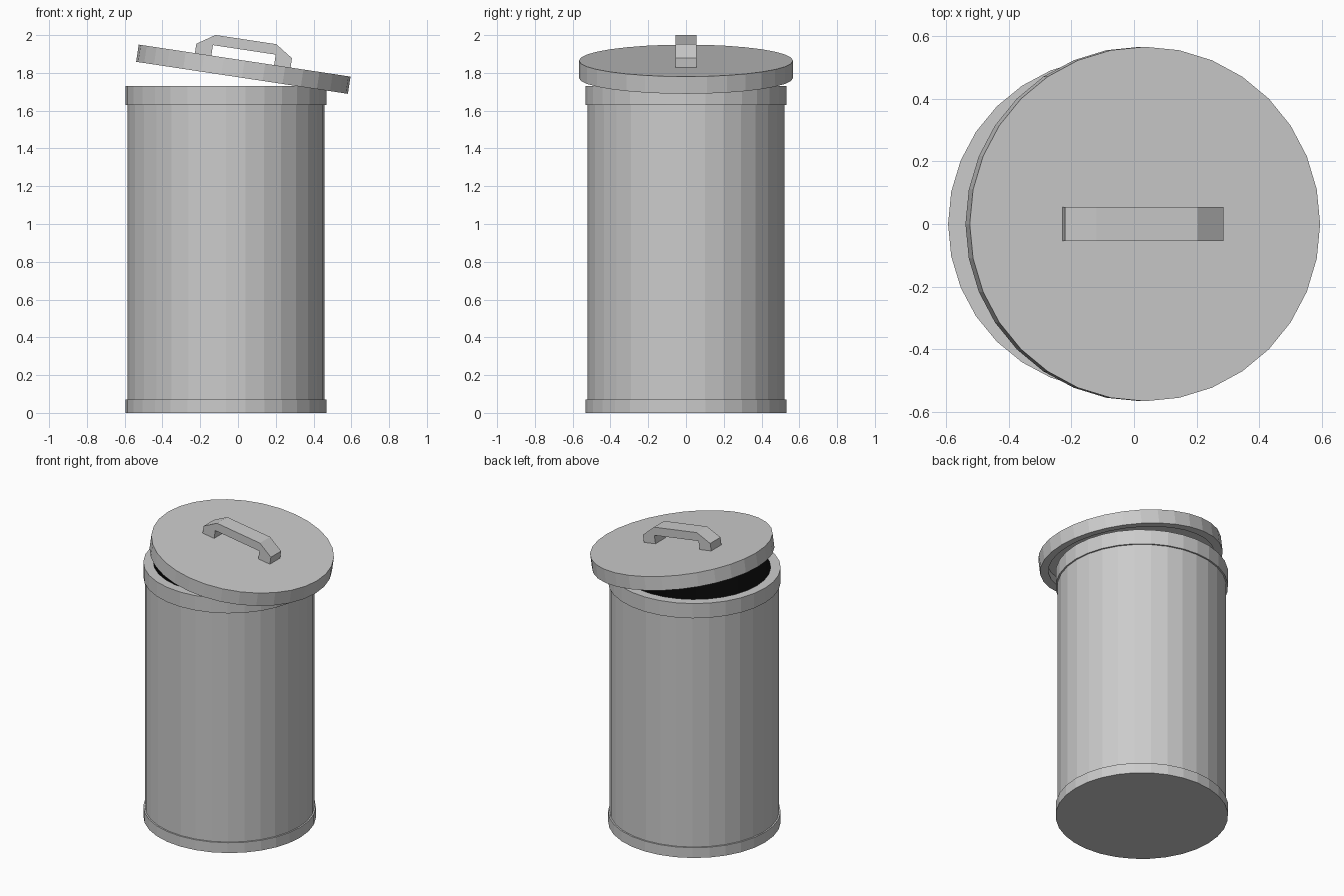
import bpy, bmesh, math
from mathutils import Matrix

if "Cube" in bpy.data.objects:
    bpy.data.objects.remove(bpy.data.objects["Cube"])

SIDES = 32


def finish(name, bm, matrix):
    bmesh.ops.remove_doubles(bm, verts=bm.verts, dist=1e-5)
    bmesh.ops.recalc_face_normals(bm, faces=bm.faces)
    bm.transform(matrix)
    mesh = bpy.data.meshes.new(name)
    bm.to_mesh(mesh)
    bm.free()
    obj = bpy.data.objects.new(name, mesh)
    bpy.context.collection.objects.link(obj)
    return obj


def lathe(name, profile, matrix):
    """Turn an (r, z) profile, whose ends lie on the axis, into a closed solid."""
    bm = bmesh.new()
    rings = []
    for r, z in profile:
        if r == 0:
            rings.append(None)
            continue
        rings.append([bm.verts.new((r * math.cos(2 * math.pi * i / SIDES),
                                    r * math.sin(2 * math.pi * i / SIDES), z))
                      for i in range(SIDES)])
    for a, b in zip(rings, rings[1:]):
        if a is None or b is None:
            bm.faces.new(a or b)          # flat end cap
            continue
        for i in range(SIDES):
            j = (i + 1) % SIDES
            bm.faces.new((a[i], a[j], b[j], b[i]))
    return finish(name, bm, matrix)


# Hollow can with a foot band and a rim band
can_place = Matrix.Translation((-0.063, 0, 0))
can = lathe("can", [
    (0, 0), (0.532, 0), (0.532, 0.07), (0.522, 0.07),
    (0.522, 1.63), (0.532, 1.63), (0.532, 1.73),
    (0.47, 1.73), (0.47, 0.05), (0, 0.05)], can_place)

# Dark interior
dark = bpy.data.materials.new("dark_inside")
dark.diffuse_color = (0.003, 0.003, 0.003, 1)
dark.use_nodes = True
dark.node_tree.nodes["Principled BSDF"].inputs["Base Color"].default_value = dark.diffuse_color
grey = bpy.data.materials.new("plain_grey")
can.data.materials.append(grey)
can.data.materials.append(dark)
for poly in can.data.polygons:
    offset = math.hypot(poly.center.x + 0.063, poly.center.y)
    inner_wall = offset < 0.48 and 0.1 < poly.center.z < 1.7
    inner_floor = abs(poly.center.z - 0.05) < 1e-4
    poly.material_index = 1 if inner_wall or inner_floor else 0

# Tilted lid, hollow underneath, with its origin at the top centre
lid_place = Matrix.Translation((0.035, 0, 1.865)) @ Matrix.Rotation(math.radians(8.6), 4, 'Y')
lathe("lid", [
    (0, 0), (0.567, 0), (0.567, -0.092),
    (0.515, -0.092), (0.515, -0.035), (0, -0.035)], lid_place)

# Handle: half outline mirrored, then extruded across the lid
half = [(0.256, 0), (0.256, 0.05), (0.163, 0.111)]
inner = [(0.168, 0.056), (0.168, 0)]
outline = ([(-x, z) for x, z in half] + half[::-1]
           + inner[::-1] + [(-x, z) for x, z in inner])
bm = bmesh.new()
face = bm.faces.new([bm.verts.new((x - 0.01, -0.055, z)) for x, z in outline])
extruded = bmesh.ops.extrude_face_region(bm, geom=[face])["geom"]
bmesh.ops.translate(bm, vec=(0, 0.11, 0),
                    verts=[g for g in extruded if isinstance(g, bmesh.types.BMVert)])
finish("lid_handle", bm, lid_place)
